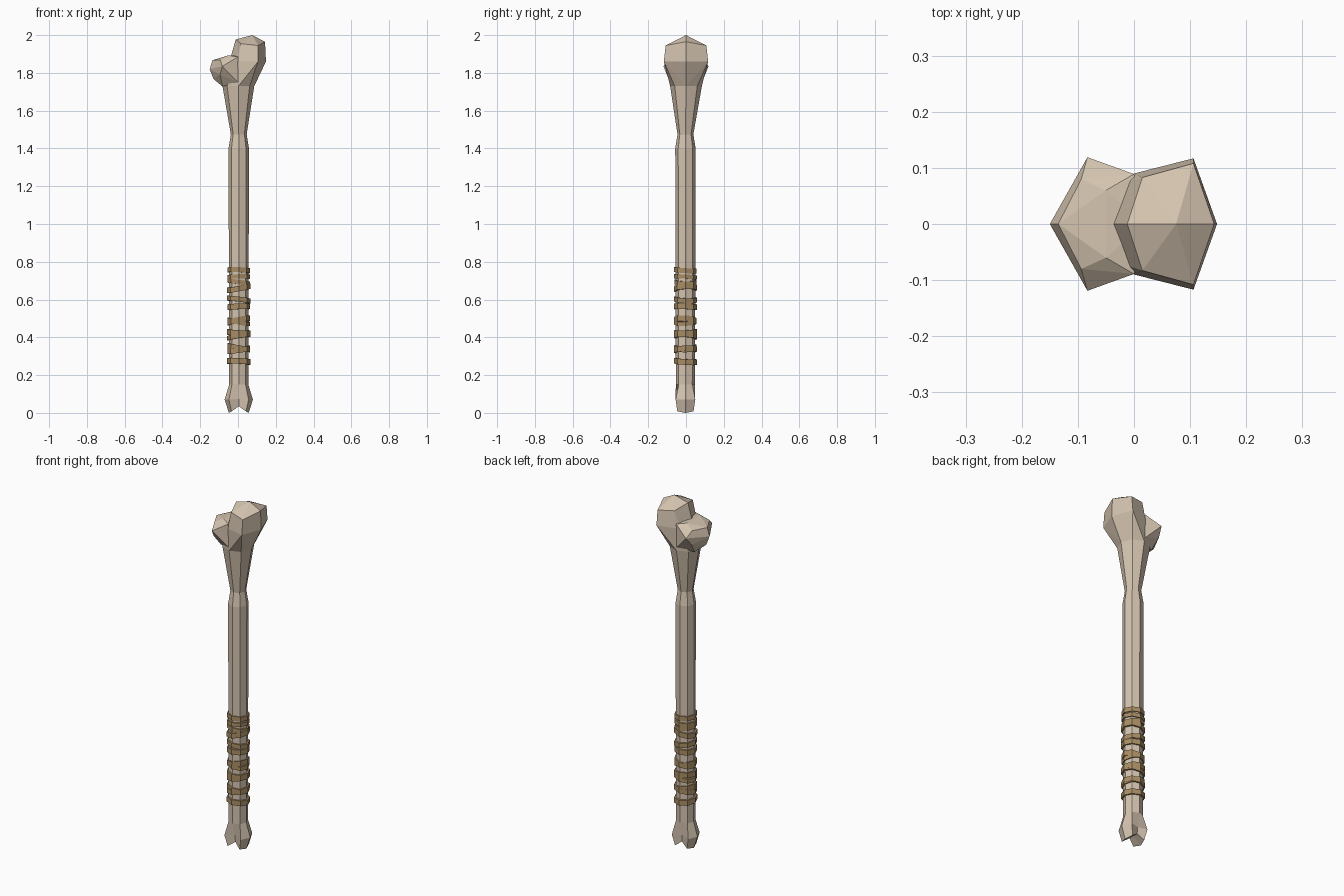
import bpy, bmesh, math, random

if "Cube" in bpy.data.objects:
    bpy.data.objects.remove(bpy.data.objects["Cube"])

random.seed(4)
CX, CY = 0.004, -0.003


def material(name, col):
    m = bpy.data.materials.new(name)
    m.diffuse_color = (*col, 1)
    m.use_nodes = True
    m.node_tree.nodes["Principled BSDF"].inputs["Base Color"].default_value = m.diffuse_color
    return m


bone = material("bone", (0.66, 0.55, 0.43))
leather = material("tan wrap", (0.40, 0.27, 0.13))


def finish(bm, name, mat):
    bmesh.ops.recalc_face_normals(bm, faces=bm.faces)
    me = bpy.data.meshes.new(name)
    bm.to_mesh(me)
    bm.free()
    me.materials.append(mat)
    ob = bpy.data.objects.new(name, me)
    bpy.context.collection.objects.link(ob)
    return ob


def octagon(r, z, cx=CX, cy=CY):
    return [(cx + r * math.cos(k * math.pi / 4), cy + r * math.sin(k * math.pi / 4), z)
            for k in range(8)]


def loft(bm, rings, closed=False):
    vr = [[bm.verts.new(p) for p in ring] for ring in rings]
    pairs = list(zip(vr, vr[1:])) + ([(vr[-1], vr[0])] if closed else [])
    for a, b in pairs:
        for k in range(8):
            j = (k + 1) % 8
            bm.faces.new((a[k], a[j], b[j], b[k]))
    return vr


def knuckle(ax, dx, dy, groove, z, zgroove):
    # cleft ring: side point, corner points and pulled-in front/back points
    ring = []
    for k in range(8):
        c, s = math.cos(k * math.pi / 4), math.sin(k * math.pi / 4)
        if abs(c) < 0.1:
            ring.append((CX, math.copysign(groove, s), zgroove))
        elif abs(s) < 0.1:
            ring.append((CX + math.copysign(ax, c), CY, z))
        else:
            ring.append((CX + math.copysign(dx, c), CY + math.copysign(dy, s), z))
    return ring


# shaft with cleft lower end
bm = bmesh.new()
rings = loft(bm, [
    knuckle(0.052, 0.038, 0.043, 0.030, 0.008, 0.035),
    knuckle(0.075, 0.052, 0.052, 0.032, 0.07, 0.075),
    octagon(0.051, 0.15),
    octagon(0.054, 1.40),
    octagon(0.042, 1.475),
    octagon(0.084, 1.73, 0.002, 0),
])
tip = bm.verts.new((CX, 0, 0.037))
for k in range(8):
    bm.faces.new((rings[0][(k + 1) % 8], rings[0][k], tip))
for v in rings[0]:
    if abs(v.co.x - CX) > 0.045:
        v.co.z = 0.0
finish(bm, "bone_shaft", bone)


def lobe(name, points, extra=()):
    # convex lump; points with y > 0 are mirrored front to back
    pts = list(extra)
    for x, y, z in points:
        pts.append((x, y, z))
        if y:
            pts.append((x, -y, z))
    b = bmesh.new()
    for p in pts:
        b.verts.new(p)
    res = bmesh.ops.convex_hull(b, input=b.verts)
    loose = [v for v in b.verts if not v.link_faces]
    bmesh.ops.delete(b, geom=loose, context='VERTS')
    bmesh.ops.dissolve_limit(b, angle_limit=0.03, verts=b.verts, edges=b.edges)
    finish(b, name, bone)


# large joint head
lobe("joint_head", [
    (0.148, 0, 1.86), (0.106, 0.117, 1.86), (0.0, 0.09, 1.86),
    (0.143, 0, 1.965), (0.106, 0.108, 1.945), (0.015, 0.083, 1.955),
    (-0.012, 0, 1.977), (0.075, 0, 2.0),
], octagon(0.084, 1.73, 0.002, 0))

# smaller side knob
lobe("side_knob", [
    (-0.135, 0, 1.867), (-0.15, 0, 1.82), (-0.13, 0, 1.768),
    (-0.094, 0.08, 1.868), (-0.083, 0.119, 1.835), (-0.05, 0.06, 1.893),
    (0.0, 0.089, 1.885), (0.0, 0.085, 1.75), (-0.082, 0.04, 1.728),
    (-0.095, 0.085, 1.79), (0.02, 0, 1.89),
])

# grip wrapping: tilted octagonal bands (height, band width, slope)
bands = [
    (0.755, 0.026, -0.04), (0.72, 0.022, 0.03), (0.692, 0.024, -0.16),
    (0.660, 0.028, 0.18), (0.60, 0.026, -0.12), (0.562, 0.030, 0.04),
    (0.49, 0.030, 0.20), (0.482, 0.022, -0.20), (0.425, 0.030, -0.06),
    (0.405, 0.024, 0.16), (0.345, 0.028, -0.18), (0.335, 0.028, 0.14),
    (0.272, 0.030, -0.05),
]
bm = bmesh.new()
for z, h, slope in bands:
    ro = 0.060 + random.uniform(-0.001, 0.0015)
    swing = random.uniform(-0.08, 0.08)
    prof = [(0.050, -h / 2), (ro, -h / 2), (ro, h / 2), (0.050, h / 2)]
    loft(bm, [[(x, y, zz + slope * (x - CX) + swing * (y - CY))
               for x, y, zz in octagon(r, z + dz)] for r, dz in prof], closed=True)
finish(bm, "grip_wrap", leather)
